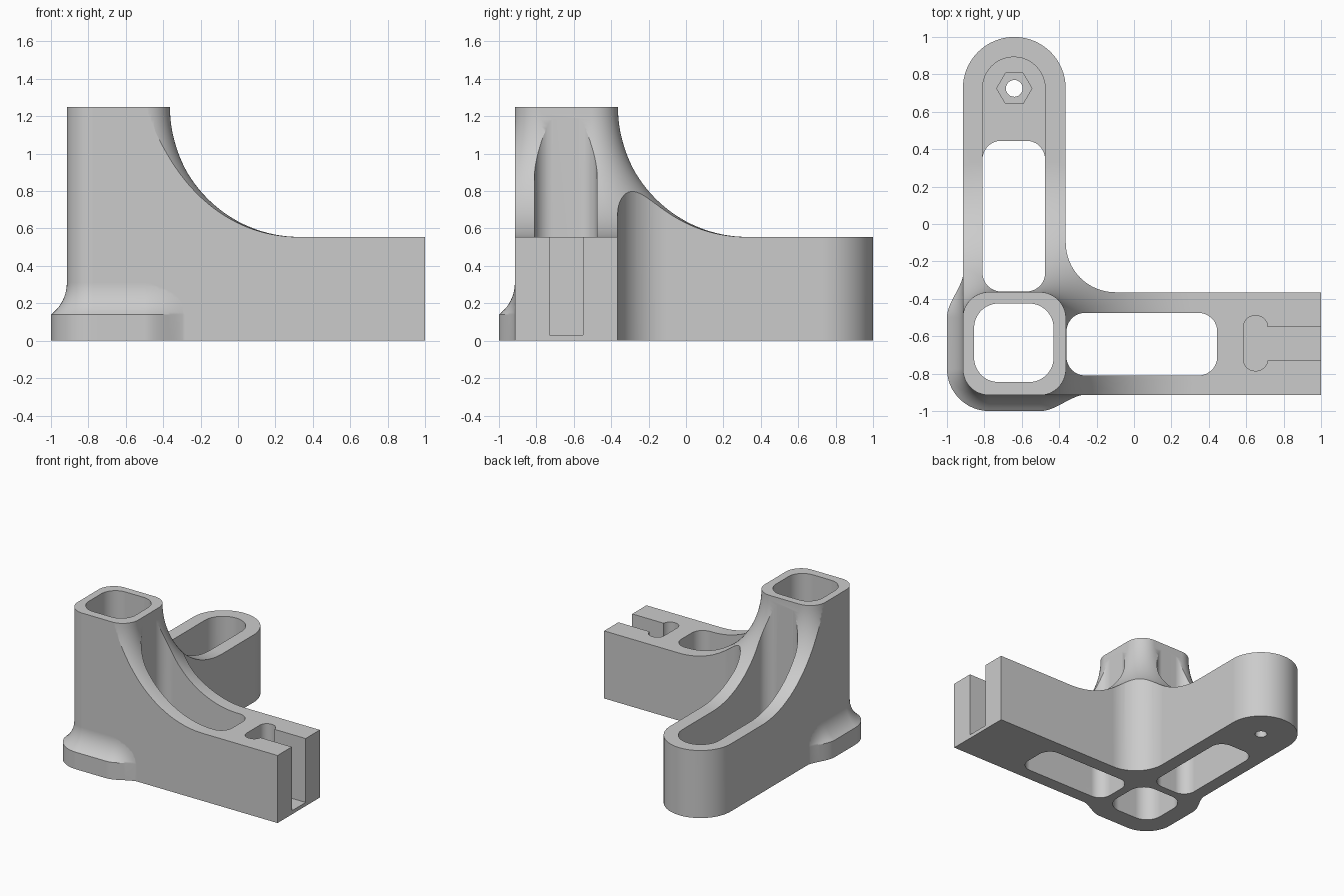
import bpy, bmesh, math

old = bpy.data.objects.get("Cube")
if old:
    bpy.data.objects.remove(old, do_unlink=True)

grey = bpy.data.materials.new("light_grey")
grey.use_nodes = True
colour = (0.6, 0.6, 0.6, 1)
grey.diffuse_color = colour
grey.node_tree.nodes["Principled BSDF"].inputs["Base Color"].default_value = colour

LO, HI = -0.915, -0.365        # column and arm sides
MID = (LO + HI) / 2
ROUND = 0.14                   # column corner radius
ARM_TOP, TOP = 0.555, 1.25


def arc(cx, cy, r, start, end, n=12):
    return [(cx + r * math.cos(math.radians(start + (end - start) * i / n)),
             cy + r * math.sin(math.radians(start + (end - start) * i / n)))
            for i in range(n + 1)]


def rounded_rect(x0, x1, y0, y1, r, n=12):
    return (arc(x1 - r, y1 - r, r, 0, 90, n) + arc(x0 + r, y1 - r, r, 90, 180, n)
            + arc(x0 + r, y0 + r, r, 180, 270, n) + arc(x1 - r, y0 + r, r, 270, 360, n))


def loft(name, sections):
    """Solid through (outline, z) sections listed from bottom to top."""
    bm = bmesh.new()
    rings = [[bm.verts.new((x, y, z)) for x, y in pts] for pts, z in sections]
    for a, b in zip(rings, rings[1:]):
        for i in range(len(a)):
            j = (i + 1) % len(a)
            bm.faces.new((a[i], a[j], b[j], b[i]))
    bm.faces.new(rings[0][::-1])
    bm.faces.new(rings[-1])
    bmesh.ops.remove_doubles(bm, verts=bm.verts, dist=1e-5)
    bmesh.ops.recalc_face_normals(bm, faces=bm.faces)
    mesh = bpy.data.meshes.new(name)
    bm.to_mesh(mesh)
    bm.free()
    mesh.materials.append(grey)
    obj = bpy.data.objects.new(name, mesh)
    bpy.context.collection.objects.link(obj)
    return obj


def prism(name, outline, z0, z1):
    return loft(name, [(outline, z0), (outline, z1)])


def combine(target, tool, operation):
    bpy.context.view_layer.objects.active = target
    mod = target.modifiers.new(operation.lower(), 'BOOLEAN')
    mod.operation, mod.solver, mod.object = operation, 'EXACT', tool
    bpy.ops.object.modifier_apply(modifier=mod.name)
    bpy.data.objects.remove(tool, do_unlink=True)


def swap(points):
    return [(y, x) for x, y in reversed(points)]


# L-shaped footprint: square-ended arm, inner fillet, round-ended arm, outer corner
footprint = [(1, LO), (1, HI)]
footprint += arc(-0.1, -0.1, 0.265, 270, 180, 16)
footprint += arc(MID, 0.725, 0.275, 0, 180, 32)
footprint += arc(LO + ROUND, LO + ROUND, ROUND, 180, 270)
body = prism("corner_bracket", footprint, 0, TOP + 0.1)


# Flare sweeping from the column down to the arm tops
def column_ring(d):
    d += 0.001
    return rounded_rect(LO - d, HI + d, LO - d, HI + d, ROUND + d, 16)


sweep = TOP - ARM_TOP
flare = [(column_ring(2), -0.1), (column_ring(2), ARM_TOP)]
for i in range(33):
    a = math.radians(90 * i / 32)
    flare.append((column_ring(sweep * (1 - math.sin(a))), TOP - sweep * math.cos(a)))
combine(body, loft("flare", flare), 'INTERSECT')


# Foot flange around the outer corner, blending into the arms
def foot_ring(d):
    side = []
    for i in range(17):
        t = i / 16
        side.append((-0.25 - 0.25 * t, LO + 0.004 - (d + 0.004) * t * t * (3 - 2 * t)))
    corner = arc(LO + ROUND, LO + ROUND, ROUND + d, 270, 180)
    return side + corner + swap(side) + [(-0.5, -0.5)]


foot = [(foot_ring(0.085), 0), (foot_ring(0.085), 0.14)]
blend = 0.2125
for i in range(1, 11):
    a = math.asin(0.17 / blend) * (1 - i / 10)
    foot.append((foot_ring(blend * (1 - math.cos(a))), 0.31 - blend * math.sin(a)))
combine(body, loft("foot", foot), 'UNION')

# Openings through the column and both arms
arm_slot = rounded_rect(HI + 0.004, 0.445, -0.81, -0.475, 0.1)
nut_pocket = [(-0.81, 0.3), (-0.475, 0.3)] + arc(MID - 0.0025, 0.725, 0.1675, 0, 180, 24)
cuts = [
    ("column_bore", rounded_rect(-0.855, -0.43, -0.845, -0.425, 0.13), -1, 2),
    ("side_arm_slot", arm_slot, -1, 2),
    ("back_arm_slot", swap(arm_slot), -1, 2),
    ("nut_pocket", nut_pocket, 0.14, 2),
    ("nut_recess", arc(MID, 0.725, 0.094, 0, 300, 5), 0.06, 1),
    ("bolt_hole", arc(MID, 0.725, 0.045, 0, 345, 23), -1, 1),
    ("key_head", rounded_rect(0.585, 0.715, -0.785, -0.49, 0.062), 0.03, 2),
    ("key_channel", [(0.65, -0.73), (1.2, -0.73), (1.2, -0.55), (0.65, -0.55)], 0.03, 2),
]
for name, outline, z0, z1 in cuts:
    combine(body, prism(name, outline, z0, z1), 'DIFFERENCE')

# Smooth curved walls, crisp edges
bpy.ops.object.select_all(action='DESELECT')
body.select_set(True)
bpy.context.view_layer.objects.active = body
bpy.ops.object.shade_smooth_by_angle(angle=math.radians(25))
normals = body.modifiers.new("even_shading", 'WEIGHTED_NORMAL')
normals.keep_sharp = True
